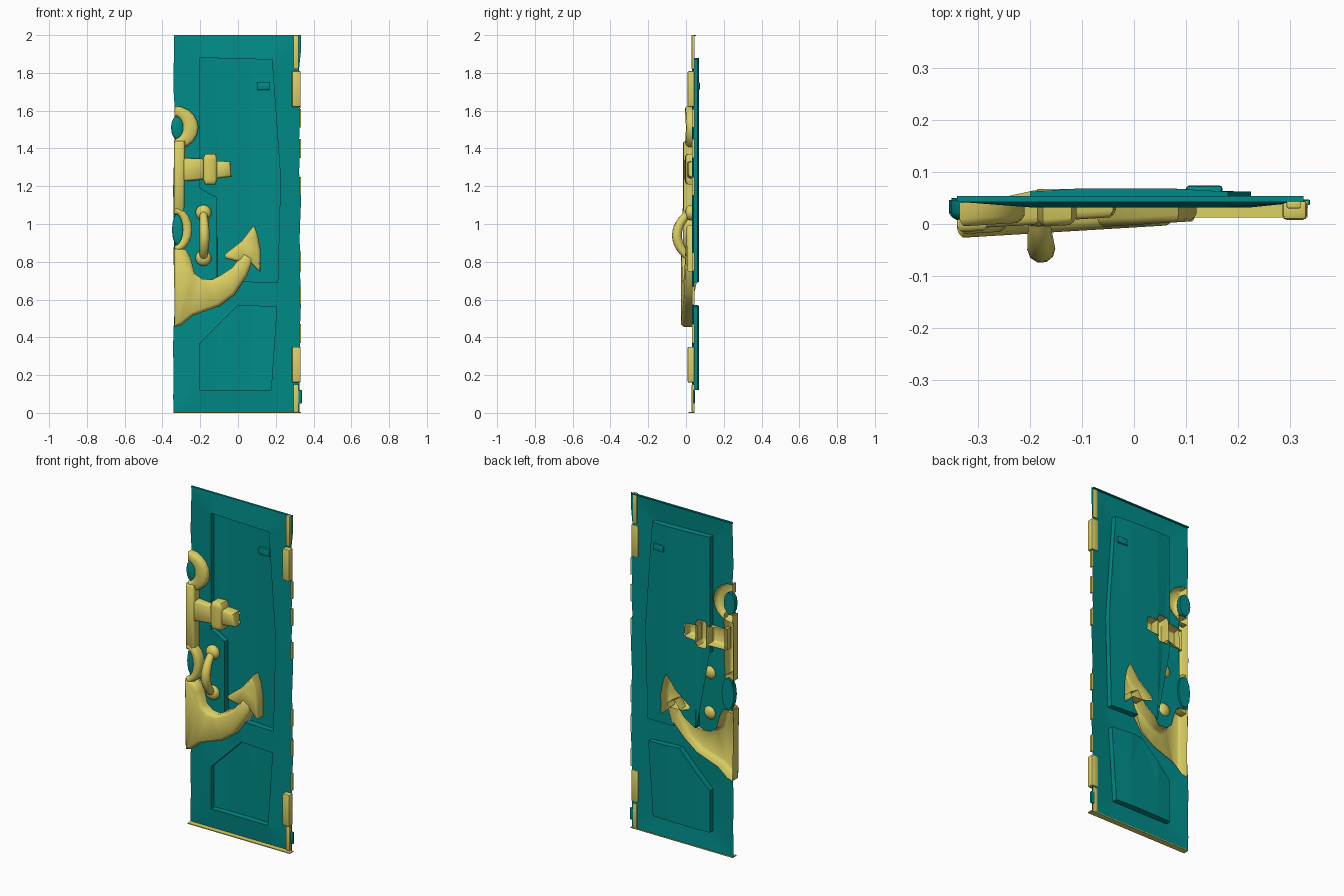
import bpy, bmesh, math, random
from mathutils import Vector

random.seed(4)
if "Cube" in bpy.data.objects:
    bpy.data.objects.remove(bpy.data.objects["Cube"])


def material(name, rgb):
    m = bpy.data.materials.new(name)
    m.use_nodes = True
    m.diffuse_color = (*rgb, 1)
    b = next(n for n in m.node_tree.nodes if n.type == 'BSDF_PRINCIPLED')
    b.inputs["Base Color"].default_value = (*rgb, 1)
    b.inputs["Roughness"].default_value = 0.8
    return m


TEAL = material("teal paint", (0.0, 0.26, 0.245))
GOLD = material("pale gold", (0.72, 0.63, 0.125))


def finish(name, bm, mat, angle=35):
    me = bpy.data.meshes.new(name)
    bm.to_mesh(me)
    bm.free()
    me.materials.append(mat)
    ob = bpy.data.objects.new(name, me)
    bpy.context.collection.objects.link(ob)
    bpy.ops.object.select_all(action='DESELECT')
    ob.select_set(True)
    bpy.context.view_layer.objects.active = ob
    bpy.ops.object.shade_smooth_by_angle(angle=math.radians(angle))


def sides(pts):
    return list(zip(pts, pts[1:] + pts[:1]))


def inside(x, z, pts):
    hit = False
    for (ax, az), (bx, bz) in sides(pts):
        if (az > z) != (bz > z) and x < ax + (z - az) * (bx - ax) / (bz - az):
            hit = not hit
    return hit


def cut_openings(bm, outlines):
    """Slice the sheet along every outline and remove what lies inside."""
    for pts in outlines:
        for (ax, az), (bx, bz) in sides(pts):
            bmesh.ops.bisect_plane(bm, geom=bm.verts[:] + bm.edges[:] + bm.faces[:], dist=1e-5,
                                   plane_co=(ax, 0, az), plane_no=Vector((bz - az, 0, ax - bx)).normalized())
    gone = []
    for f in bm.faces:
        c = f.calc_center_median()
        if any(inside(c.x, c.z, pts) for pts in outlines):
            gone.append(f)
    bmesh.ops.delete(bm, geom=gone, context='FACES')


def back_of(x, z):
    # deeper behind the recessed panel than behind the frame
    over_panel = (x > -0.2 and z > 1.15) or (x > -0.11 and z > 0.69)
    return 0.067 if over_panel else 0.041


def relief(name, outline, mat=GOLD, front=-0.022, slope=0.06, round_by=0.014, back=None):
    """Raised shell with a rounded front rim, closed behind only when back is given."""
    bm = bmesh.new()
    vs = [bm.verts.new((x, 0, z)) for x, z in outline]
    face = bm.faces.new(vs)
    face.normal_update()
    if face.normal.y > 0:
        face.normal_flip()
    rear = [bm.verts.new((x, back or back_of(x, z), z)) for x, z in outline]
    for (a, b), (c, d) in zip(sides(vs), sides(rear)):
        bm.faces.new((a, b, d, c))
    if back:
        bm.faces.new(rear)
    for v in vs:
        v.co.y = front + slope * (v.co.x + 0.34) + round_by
    bm.normal_update()
    for step in (0.4, 0.6):
        bmesh.ops.inset_region(bm, faces=[face], thickness=round_by * step, depth=0)
        for v in face.verts:
            v.co.y -= round_by * (1.0 - step)
    bmesh.ops.triangulate(bm, faces=[f for f in bm.faces if len(f.verts) > 4])
    bmesh.ops.recalc_face_normals(bm, faces=bm.faces)
    finish(name, bm, mat, 50)


def arc(cx, cz, rx, rz, a0, a1, n=10):
    angles = [math.radians(a0 + (a1 - a0) * i / n) for i in range(n + 1)]
    return [(cx + rx * math.cos(a), cz + rz * math.sin(a)) for a in angles]


def half_ring(cz, outer, inner):
    return arc(-0.335, cz, *outer, 90, -90) + arc(-0.335, cz, *inner, -90, 90)


def box(name, x, y, z, mat, bevel=0.006):
    bm = bmesh.new()
    bmesh.ops.create_cube(bm, size=1)
    for v in bm.verts:
        v.co = [lo + (c + 0.5) * (hi - lo) for c, (lo, hi) in zip(v.co, (x, y, z))]
    if bevel:
        bmesh.ops.bevel(bm, geom=bm.edges[:], offset=bevel, segments=2, affect='EDGES', profile=0.5)
    finish(name, bm, mat)


UPPER = [(-0.2, 1.88), (0.18, 1.87), (0.225, 1.24), (0.21, 0.69), (-0.11, 0.7),
         (-0.11, 1.14), (-0.2, 1.19)]
LOWER = [(-0.2, 0.37), (0, 0.57), (0.205, 0.56), (0.175, 0.12), (-0.2, 0.12)]
FRAME_Y, FLOOR_Y = 0.032, 0.062

# Half anchor cut off by the door edge: outline, front depth, rim rounding
ANCHOR = {
    "anchor_ring": (half_ring(1.51, (0.125, 0.115), (0.045, 0.06)), -0.005, 0.014),
    "anchor_shank": ([(-0.34, 1.44), (-0.28, 1.44), (-0.285, 1.05), (-0.34, 1.05)], -0.016, 0.014),
    "anchor_stock": ([(-0.3, 1.35), (-0.18, 1.345), (-0.18, 1.235), (-0.3, 1.225)], -0.01, 0.014),
    "stock_collar": ([(-0.175, 1.37), (-0.12, 1.37), (-0.11, 1.345), (-0.11, 1.235), (-0.12, 1.21),
                      (-0.175, 1.21), (-0.185, 1.24), (-0.185, 1.345)], -0.015, 0.014),
    "stock_tip": ([(-0.12, 1.335), (-0.04, 1.33), (-0.035, 1.25), (-0.12, 1.24)], -0.005, 0.014),
    "anchor_arm": ([(-0.34, 0.875), (-0.275, 0.865), (-0.25, 0.82), (-0.23, 0.74), (-0.19, 0.71),
                    (-0.14, 0.705), (-0.09, 0.73), (-0.03, 0.77), (0.03, 0.85), (0.08, 0.82),
                    (0.05, 0.73), (-0.02, 0.625), (-0.1, 0.565), (-0.24, 0.515), (-0.3, 0.465),
                    (-0.335, 0.455)], -0.027, 0.018),
    "anchor_fluke": ([(0.085, 0.995), (0.105, 0.94), (0.12, 0.86), (0.118, 0.745), (0.06, 0.8),
                      (0, 0.8), (-0.07, 0.82), (-0.07, 0.84), (0.02, 0.91)], -0.022, 0.014),
}
for name, (outline, depth, rim_size) in ANCHOR.items():
    relief(name, outline, front=depth, round_by=rim_size)
OPENINGS = [part[0] for part in ANCHOR.values()]
relief("anchor_boss", half_ring(0.97, (0.092, 0.12), (0.043, 0.085)), front=-0.02, back=0.034)
relief("ring_infill", arc(-0.318, 1.51, 0.037, 0.066, 0, 330, 11), TEAL, front=0.008, back=0.046)
relief("boss_infill", arc(-0.31, 0.97, 0.04, 0.095, 0, 330, 11), TEAL, front=0.008, back=0.05)

# Door frame: thin sheet with a ragged rim, two panel openings and the anchor cut through
bm = bmesh.new()
steps = 22
rim = [(-0.34 + random.uniform(-0.004, 0.005), 2 * i / steps) for i in range(steps + 1)]
rim += [(0.328 + random.uniform(-0.006, 0.006), 2 * i / steps) for i in range(steps, -1, -1)]
edges = []
for pts, y in ((rim, 0.043), (UPPER, FRAME_Y), (LOWER, FRAME_Y)):
    loop = [bm.verts.new((x, y, z)) for x, z in pts]
    edges += [bm.edges.new(pair) for pair in sides(loop)]
bmesh.ops.triangle_fill(bm, edges=edges, use_beauty=True, normal=Vector((0, -1, 0)))
for f in bm.faces:
    f.normal_update()
    if f.normal.y > 0:
        f.normal_flip()
cut_openings(bm, OPENINGS)
finish("door_frame", bm, TEAL, 30)
box("top_lip", (-0.34, 0.325), (0.042, 0.054), (1.994, 2.0), TEAL, 0)

# Recessed panels: walls plus a floor of planks meeting in shallow grooves
for name, hole in (("upper_panel", UPPER), ("lower_panel", LOWER)):
    bm = bmesh.new()
    front = [bm.verts.new((x, FRAME_Y, z)) for x, z in hole]
    floor = [bm.verts.new((x, FLOOR_Y, z)) for x, z in hole]
    for (a, b), (c, d) in zip(sides(front), sides(floor)):
        bm.faces.new((a, b, d, c))
    bmesh.ops.triangulate(bm, faces=[bm.faces.new(floor)])
    for seam in (-0.109, 0.075):
        flat = [f for f in bm.faces if all(v.co.y > FLOOR_Y - 0.001 for v in f.verts)]
        geom = flat + list({e for f in flat for e in f.edges}) + list({v for f in flat for v in f.verts})
        cut = bmesh.ops.bisect_plane(bm, geom=geom, plane_co=(seam, 0, 0), plane_no=(1, 0, 0))
        for v in cut["geom_cut"]:
            if isinstance(v, bmesh.types.BMVert):
                v.co.y = FLOOR_Y + 0.006
    bmesh.ops.recalc_face_normals(bm, faces=bm.faces)
    if hole is UPPER:
        cut_openings(bm, OPENINGS)
    finish(name, bm, TEAL, 2)
box("panel_plaque", (0.1, 0.17), (0.048, 0.074), (1.71, 1.75), TEAL)

# Pull handle: tapered arch with a round foot at each end
curve = bpy.data.curves.new("pull_handle", 'CURVE')
curve.dimensions = '3D'
curve.bevel_depth = 0.027
curve.bevel_resolution = 3
curve.use_fill_caps = True
spline = curve.splines.new('POLY')
spline.points.add(12)
for i, p in enumerate(spline.points):
    t = i / 12
    s = math.sin(math.pi * t)
    p.co = (-0.183 + 0.005 * s, 0.025 - 0.073 * s ** 0.7, 0.82 + 0.24 * t, 1)
    p.radius = 0.75 + 0.25 * s
curve.materials.append(GOLD)
spline.use_smooth = True
handle = bpy.data.objects.new("pull_handle", curve)
bpy.context.collection.objects.link(handle)
for name, z in (("handle_foot_lower", 0.82), ("handle_foot_upper", 1.06)):
    bm = bmesh.new()
    bmesh.ops.create_uvsphere(bm, u_segments=16, v_segments=8, radius=0.042)
    for v in bm.verts:
        v.co = (v.co.x - 0.183, v.co.y * 0.7 + 0.024, v.co.z + z)
    finish(name, bm, GOLD)

# Hinges, trim and worn chips on the right edge, and the sill
for name, z0, z1 in (("hinge_upper", 1.62, 1.81), ("hinge_lower", 0.16, 0.35)):
    box(name, (0.285, 0.332), (0.008, 0.046), (z0, z1), GOLD, 0.008)
for name, z0, z1 in (("edge_trim_upper", 1.82, 2.0), ("edge_trim_lower", 0.005, 0.15)):
    box(name, (0.293, 0.32), (0.03, 0.046), (z0, z1), GOLD, 0.003)
for z in (0.42, 0.62, 0.8, 1.2, 1.4, 1.56):
    box("edge_chip", (0.325, 0.334), (0.032, 0.045), (z - 0.05, z + 0.05), GOLD, 0)
box("edge_splinter", (0.315, 0.338), (0.036, 0.047), (0.05, 0.12), TEAL, 0.003)
box("sill_strip", (-0.34, 0.333), (0.012, 0.046), (0, 0.005), GOLD, 0)
